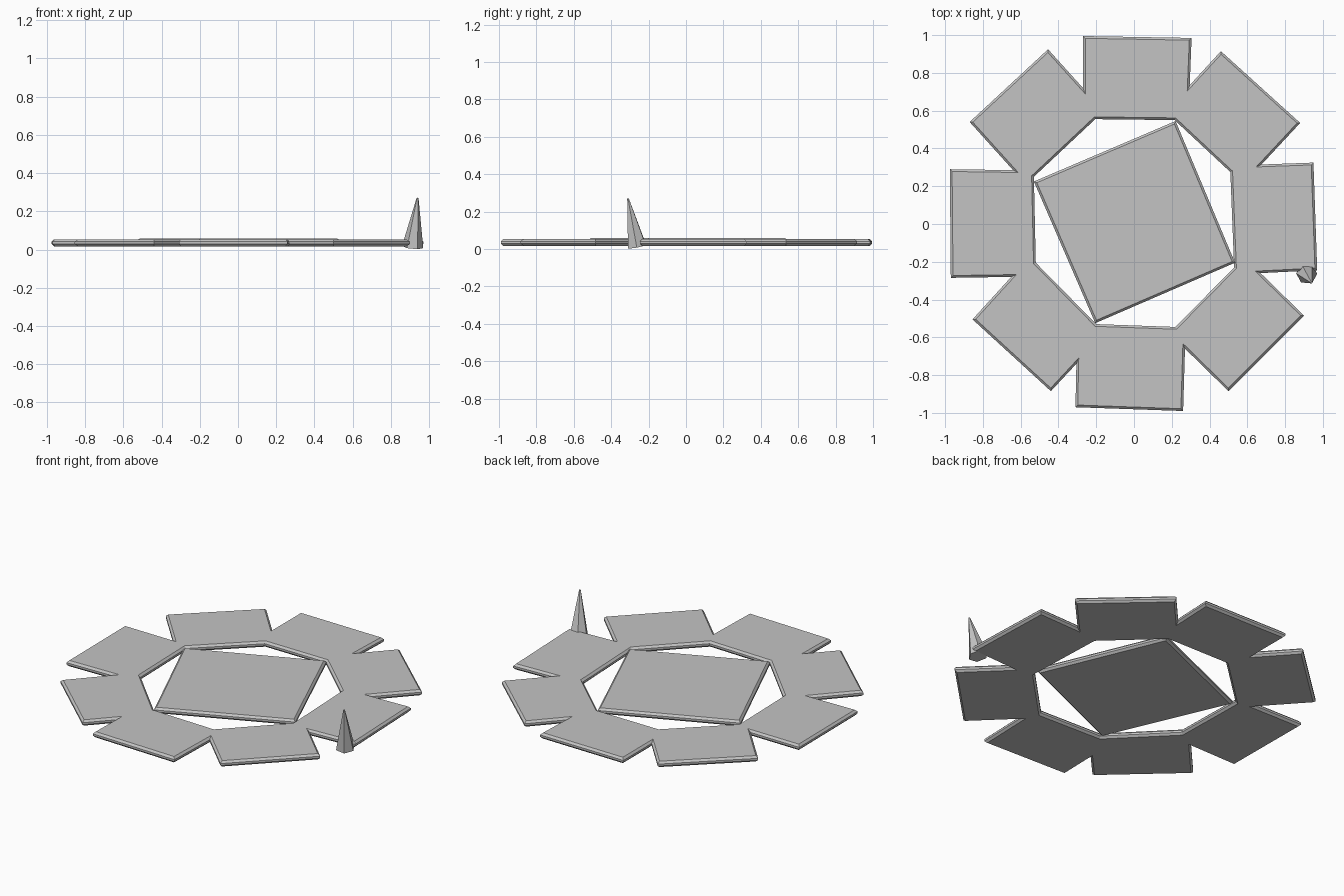
import bpy
from mathutils import Vector

cube = bpy.data.objects.get("Cube")
if cube:
    bpy.data.objects.remove(cube, do_unlink=True)

GREY = (0.55, 0.55, 0.55, 1)
grey = bpy.data.materials.new("plain grey")
grey.use_nodes = True
grey.diffuse_color = GREY
grey.node_tree.nodes["Principled BSDF"].inputs["Base Color"].default_value = GREY


def plate(name, loops, z_mid, thickness=0.036, chamfer=0.012):
    """Flat plate with chamfered rims, filled between closed outlines."""
    curve = bpy.data.curves.new(name, 'CURVE')
    curve.dimensions = '2D'
    curve.fill_mode = 'BOTH'
    curve.extrude = thickness / 2 - chamfer
    curve.bevel_depth = chamfer
    curve.bevel_resolution = 0
    curve.offset = -chamfer
    for loop in loops:
        spline = curve.splines.new('POLY')
        spline.points.add(len(loop) - 1)
        for point, (x, y) in zip(spline.points, loop):
            point.co = (x, y, 0, 1)
        spline.use_cyclic_u = True
    obj = bpy.data.objects.new(name, curve)
    bpy.context.collection.objects.link(obj)
    obj.location.z = z_mid
    bpy.ops.object.select_all(action='DESELECT')
    obj.select_set(True)
    bpy.context.view_layer.objects.active = obj
    bpy.ops.object.convert(target='MESH')
    obj = bpy.context.object
    obj.name = name
    obj.data.materials.clear()
    obj.data.materials.append(grey)
    obj.data.polygons.foreach_set("use_smooth", [False] * len(obj.data.polygons))
    return obj


# Ring with eight slightly uneven square teeth, one tooth per row
teeth = [
    (.97, -.245), (.95, .325), (.675, .315),
    (.88, .535), (.46, .915), (.295, .735),
    (.305, .985), (-.27, .995), (-.27, .72),
    (-.455, .925), (-.87, .54), (-.64, .285),
    (-.975, .29), (-.97, -.285), (-.65, -.28),
    (-.855, -.505), (-.44, -.885), (-.305, -.74),
    (-.31, -.97), (.26, -.99), (.27, -.66),
    (.5, -.885), (.9, -.485), (.67, -.26),
]
opening = [(.51, .275), (.215, .55), (-.205, .555), (-.53, .25),
           (-.52, -.205), (-.2, -.53), (.22, -.545), (.53, -.23)]
plate("toothed_ring", [teeth, opening[::-1]], 0.035)

# Turned square plate inside the opening
square = [(.22, .545), (-.53, .225), (-.205, -.525), (.535, -.205)]
plate("centre_plate", [square], 0.04)

# Leaning six-sided spike at the edge of the ring
base, tip = Vector((.914, -.262, .013)), Vector((.94, -.31, .27))
axis = tip - base
bpy.ops.mesh.primitive_cone_add(
    vertices=6, radius1=0.056, radius2=0.005, depth=axis.length,
    location=(base + tip) / 2,
    rotation=axis.to_track_quat('Z', 'Y').to_euler())
spike = bpy.context.object
spike.name = "spike"
spike.data.materials.append(grey)
